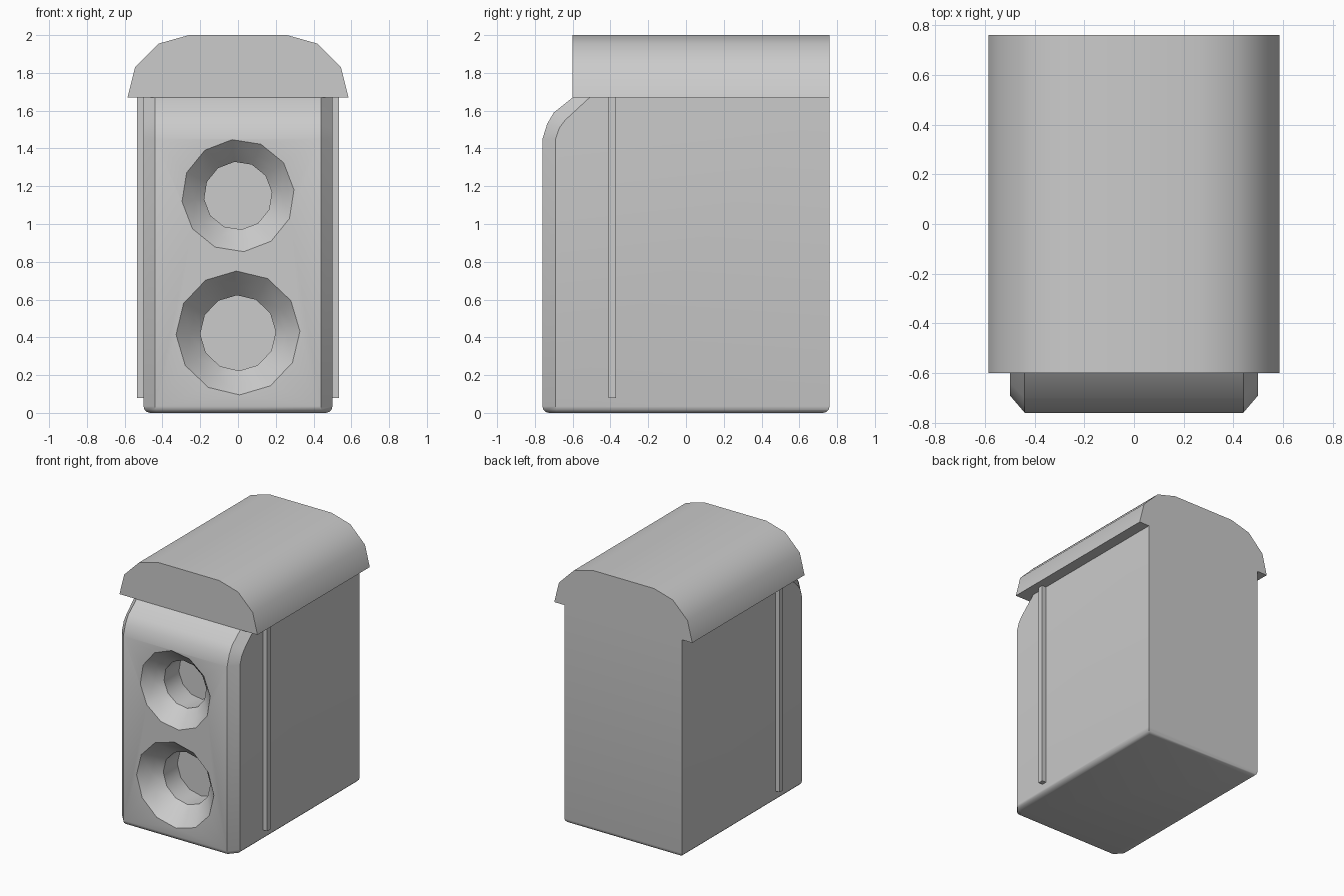
import bpy, bmesh, math

if "Cube" in bpy.data.objects:
    bpy.data.objects.remove(bpy.data.objects["Cube"])


def make_object(name, bm):
    bmesh.ops.recalc_face_normals(bm, faces=bm.faces)
    mesh = bpy.data.meshes.new(name)
    bm.to_mesh(mesh)
    bm.free()
    obj = bpy.data.objects.new(name, mesh)
    bpy.context.collection.objects.link(obj)
    return obj


def activate(obj):
    bpy.ops.object.select_all(action='DESELECT')
    obj.select_set(True)
    bpy.context.view_layer.objects.active = obj


def smooth(obj):
    activate(obj)
    bpy.ops.object.shade_smooth_by_angle(angle=math.radians(35))


def skin(bm, loops, closed):
    """Quads between neighbouring point loops."""
    for a, b in zip(loops, loops[1:]):
        n = len(a)
        for i in range(n if closed else n - 1):
            j = (i + 1) % n
            bm.faces.new((a[i], a[j], b[j], b[i]))


# Body: rounded front shoulder with chamfered vertical edges
BACK, TOP = 0.76, 1.67
front = [(-0.76, 0), (-0.76, 1.45), (-0.735, 1.53), (-0.70, 1.59), (-0.60, TOP)]
side = [(-0.69, 0), (-0.69, 1.45), (-0.67, 1.51), (-0.64, 1.55), (-0.51, TOP)]
bm = bmesh.new()
loops = [[bm.verts.new((x, y, z)) for y, z in prof]
         for x, prof in ((-0.5, side), (-0.44, front), (0.44, front), (0.5, side))]
skin(bm, loops, False)
rear = [[bm.verts.new((x, BACK, z)) for z in (0, TOP)] for x in (-0.5, 0.5)]
bm.faces.new(loops[0] + rear[0][::-1])
bm.faces.new(loops[3] + rear[1][::-1])
bm.faces.new((rear[0][0], rear[1][0], rear[1][1], rear[0][1]))
for k in (0, 1):
    bm.faces.new([l[-k] for l in loops] + [rear[1][k], rear[0][k]])
bmesh.ops.recalc_face_normals(bm, faces=bm.faces)
bottom_edges = [e for e in bm.edges if all(v.co.z < 1e-5 for v in e.verts)]
bmesh.ops.bevel(bm, geom=bottom_edges, offset=0.035, offset_type='OFFSET',
                segments=3, profile=0.5, affect='EDGES')
body = make_object("body", bm)

# Stepped twelve-sided sockets cut into the front
sockets = [
    (1.15, 96, [(0.336, -0.80), (0.298, -0.76), (0.228, -0.69), (0.18, -0.64), (0.18, -0.46)]),
    (0.423, 91.5, [(0.364, -0.80), (0.328, -0.76), (0.255, -0.68), (0.20, -0.62), (0.20, -0.45)]),
]
for cz, start, rings in sockets:
    bm = bmesh.new()
    loops = []
    for r, y in rings:
        angles = [math.radians(start + 30 * i) for i in range(12)]
        loops.append([bm.verts.new((r * math.cos(a), y, cz + r * math.sin(a))) for a in angles])
    skin(bm, loops, True)
    bm.faces.new(loops[0])
    bm.faces.new(loops[-1])
    cutter = make_object("socket_cutter", bm)
    cutter.hide_render = True
    activate(body)
    mod = body.modifiers.new("socket", 'BOOLEAN')
    mod.operation, mod.solver, mod.object = 'DIFFERENCE', 'EXACT', cutter
    bpy.ops.object.modifier_apply(modifier=mod.name)
    bpy.data.objects.remove(cutter)
smooth(body)

# Overhanging faceted cap
half = [(0.585, TOP), (0.545, 1.83), (0.42, 1.955), (0.26, 2.0)]
profile = half + [(-x, z) for x, z in reversed(half)]
bm = bmesh.new()
ends = [[bm.verts.new((x, y, z)) for x, z in profile] for y in (-0.60, BACK)]
skin(bm, ends, True)
for end in ends:
    bm.faces.new(end)
smooth(make_object("cap", bm))

# Thin vertical rib on each side
for label, s in (("left", -1), ("right", 1)):
    bm = bmesh.new()
    bmesh.ops.create_cube(bm, size=1)
    for v in bm.verts:
        v.co.x = s * 0.5125 + v.co.x * 0.045
        v.co.y = -0.39 + v.co.y * 0.04
        v.co.z = 0.875 + v.co.z * 1.59
    make_object(label + "_rib", bm)
